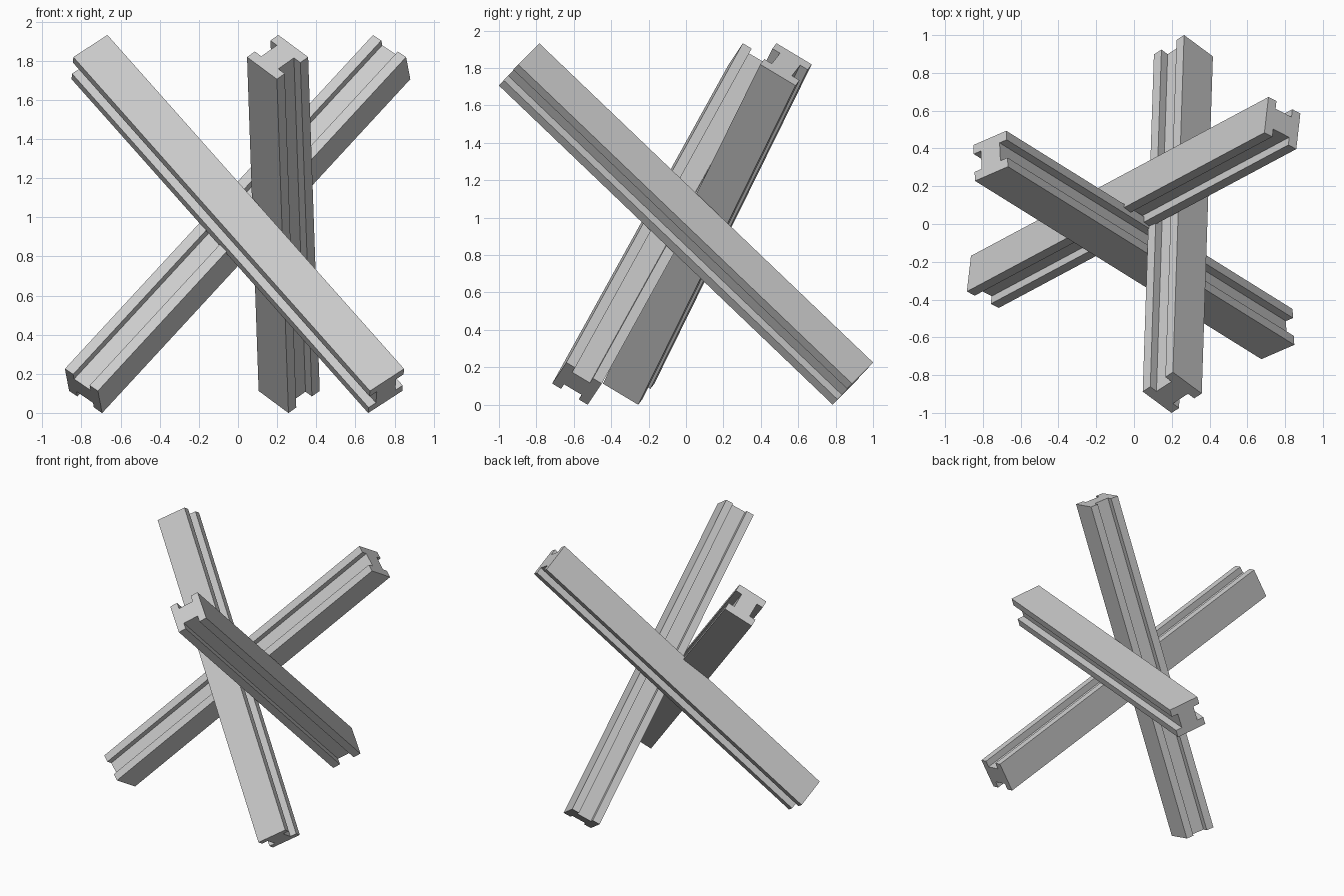
import bpy, bmesh
from math import sin, cos, radians
from mathutils import Vector, Matrix

if "Cube" in bpy.data.objects:
    bpy.data.objects.remove(bpy.data.objects["Cube"])

LENGTH, SIDE = 2.47, 0.221
ELEVATION = radians(43.7)
MID_Z = 0.9655

# H-shaped cross-section: one quarter mirrored into the other three
h = SIDE / 2
lip, web = h * 0.5, h * 0.57
quarter = [(h, h), (lip, h), (lip, web)]
profile = (quarter
           + [(-x, y) for x, y in reversed(quarter)]
           + [(-x, -y) for x, y in quarter]
           + [(x, -y) for x, y in reversed(quarter)])


def beam(name, centre, azimuth):
    a = radians(azimuth)
    flat = Vector((cos(a), sin(a), 0))
    up = Vector((0, 0, 1))
    axis = flat * cos(ELEVATION) + up * sin(ELEVATION)
    top = up * cos(ELEVATION) - flat * sin(ELEVATION)
    left = up.cross(-flat)
    # beam is rolled 45 degrees so it stands on an edge
    m, n = (top - left).normalized(), (top + left).normalized()

    bm = bmesh.new()
    face = bm.faces.new([bm.verts.new((x, y, -LENGTH / 2)) for x, y in profile])
    ext = bmesh.ops.extrude_face_region(bm, geom=[face], use_keep_orig=True)
    bmesh.ops.translate(bm, vec=(0, 0, LENGTH),
                        verts=[v for v in ext["geom"] if isinstance(v, bmesh.types.BMVert)])
    bmesh.ops.recalc_face_normals(bm, faces=bm.faces)
    mesh = bpy.data.meshes.new(name)
    bm.to_mesh(mesh)
    bm.free()
    obj = bpy.data.objects.new(name, mesh)
    bpy.context.collection.objects.link(obj)
    rot = Matrix((m, n, axis)).transposed().to_4x4()
    obj.matrix_world = Matrix.Translation((*centre, MID_Z)) @ rot


# Three identical beams, turned 120 degrees from each other
beam("beam_side", (0.232, 0.0), -91.9)
beam("beam_back", (-0.002, 0.114), 28.1)
beam("beam_front", (-0.001, -0.111), 148.1)
